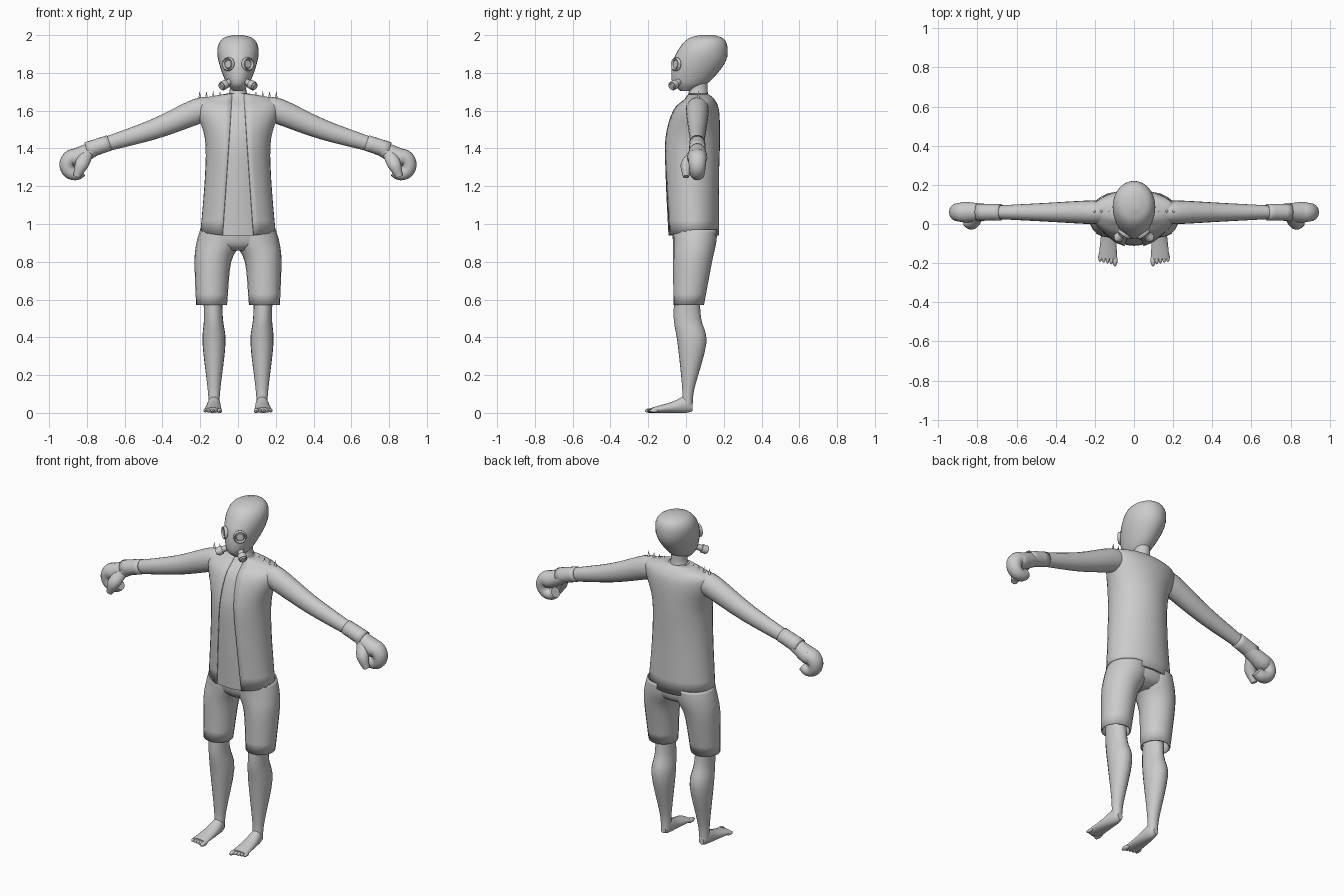
import bpy, bmesh
from math import sin, cos, pi, asin, radians
from mathutils import Vector, Matrix

cube = bpy.data.objects.get("Cube")
if cube:
    bpy.data.objects.remove(cube)

SHADE = 0.6
grey = bpy.data.materials.new("plain grey")
grey.use_nodes = True
grey.diffuse_color = (SHADE, SHADE, SHADE, 1)
grey.node_tree.nodes["Principled BSDF"].inputs["Base Color"].default_value = grey.diffuse_color


def finish(name, bm, mirror=False, thick=False):
    """Turn a bmesh into a smooth object, optionally thickened and mirrored."""
    bmesh.ops.recalc_face_normals(bm, faces=bm.faces)
    mesh = bpy.data.meshes.new(name)
    bm.to_mesh(mesh)
    bm.free()
    mesh.materials.append(grey)
    part = bpy.data.objects.new(name, mesh)
    bpy.context.collection.objects.link(part)
    if thick:
        part.modifiers.new("cloth thickness", "SOLIDIFY").thickness = 0.007
    if mirror:
        part.modifiers.new("other side", "MIRROR").use_mirror_merge = False
    bpy.ops.object.select_all(action="DESELECT")
    bpy.context.view_layer.objects.active = part
    part.select_set(True)
    bpy.ops.object.shade_smooth_by_angle(angle=radians(40))


def blend(keys, steps=4):
    """Smooth curve through key tuples of vectors."""
    def extend(near, far):
        return tuple(a * 2 - b for a, b in zip(near, far))

    ends = [extend(keys[0], keys[1]), *keys, extend(keys[-1], keys[-2])]
    result = []
    for before, start, stop, after in zip(ends, ends[1:], ends[2:], ends[3:]):
        for k in range(steps):
            t = k / steps
            result.append(tuple(
                b + (c - a) * t / 2 + (a * 2 - b * 5 + c * 4 - d) * t**2 / 2
                + (b * 3 - a - c * 3 + d) * t**3 / 2
                for a, b, c, d in zip(before, start, stop, after)))
    return result + [keys[-1]]


def level(z, wide, front, back, x=0):
    """Horizontal ellipse: centre and two half axes."""
    return (Vector((x, (front + back) / 2, z)), Vector((wide, 0, 0)),
            Vector((0, (back - front) / 2, 0)))


def upright(y, wide, high, x, low=0):
    """Ellipse facing along y."""
    return (Vector((x, y, (low + high) / 2)), Vector((wide, 0, 0)),
            Vector((0, 0, (high - low) / 2)))


def spot(x, z, thick, y=0.06, deep=0.9):
    """Path point with its thickness and its depth ratio."""
    return Vector((x, y, z)), Vector((thick, thick * deep, 0))


def tube(spots):
    """Ellipses across a blended path."""
    path = blend(spots)
    rings = []
    for i, (place, size) in enumerate(path):
        ahead, behind = path[min(i + 1, len(path) - 1)][0], path[max(i - 1, 0)][0]
        side = (ahead - behind).cross(Vector((0, 1, 0))).normalized()
        rings.append((place, side * size.x, Vector((0, size.y, 0))))
    return rings


def skin(rings, sides=20, caps=True, gap=None):
    """Loft ellipses; gap gives the half width left open in front at a height."""
    bm = bmesh.new()
    rows = []
    for centre, u, v in rings:
        open_angle = asin(gap(centre.z) / u.length) if gap else 0
        sweep = 2 * (pi - open_angle)
        angles = [open_angle - pi / 2 + sweep * k / sides for k in range(sides + bool(gap))]
        rows.append([bm.verts.new(centre + u * cos(a) + v * sin(a)) for a in angles])
    for low, high in zip(rows, rows[1:]):
        for k in range(sides):
            j = (k + 1) % len(low)
            bm.faces.new((low[k], low[j], high[j], high[k]))
    if caps:
        bm.faces.new(rows[0])
        bm.faces.new(rows[-1])
    return bm


def cone(name, base, axis, bottom, top, length):
    bm = bmesh.new()
    bmesh.ops.create_cone(bm, cap_ends=True, segments=16, radius1=bottom, radius2=top, depth=length)
    turn = axis.to_track_quat("Z", "Y").to_matrix().to_4x4()
    bm.transform(Matrix.Translation(base + axis * length / 2) @ turn)
    finish(name, bm, mirror=True)


# Torso, and the open vest around it
trunk = blend([
    level(z=0.94, wide=0.2, front=-0.1, back=0.175),
    level(z=1.25, wide=0.175, front=-0.115, back=0.175),
    level(z=1.45, wide=0.175, front=-0.115, back=0.18),
    level(z=1.6, wide=0.22, front=-0.07, back=0.175),
    level(z=1.66, wide=0.2, front=-0.01, back=0.15),
    level(z=1.69, wide=0.06, front=0.01, back=0.115)])
finish("torso", skin([(c, u * 0.95, v * 0.95) for c, u, v in trunk], sides=28))
vest = skin(trunk, sides=32, caps=False, gap=lambda z: 0.03 + (1.7 - z) * 0.07)
for vert in vest.verts:
    if vert.co.z < 0.95:
        vert.co.z += max(0, abs(vert.co.x) - 0.08) / 8
finish("vest", vest, thick=True)

# Shoulder spikes
for i in range(4):
    cone(f"shoulder_spike_{i + 1}", base=Vector((0.095 + i * 0.036, 0.065, 1.65)),
         axis=Vector((0, 0, 1)), bottom=0.01, top=0, length=0.055)

# Shorts
finish("shorts_hips", skin(blend([
    level(z=0.86, wide=0.1, front=-0.03, back=0.1),
    level(z=0.9, wide=0.195, front=-0.065, back=0.155),
    level(z=1, wide=0.19, front=-0.08, back=0.165)])))
finish("shorts_legs", skin(blend([
    level(z=0.57, wide=0.082, front=-0.067, back=0.095, x=0.14),
    level(z=0.8, wide=0.097, front=-0.068, back=0.138, x=0.133),
    level(z=0.9, wide=0.12, front=-0.068, back=0.16, x=0.1),
    level(z=0.97, wide=0.115, front=-0.07, back=0.165, x=0.085)]),
    caps=False), mirror=True, thick=True)

# Lower legs, feet and toes
ANKLE = 0.127
finish("lower_legs", skin(blend([
    level(z=0.04, wide=0.028, front=-0.025, back=0.035, x=ANKLE),
    level(z=0.13, wide=0.034, front=-0.02, back=0.045, x=ANKLE),
    level(z=0.37, wide=0.061, front=-0.045, back=0.108, x=ANKLE),
    level(z=0.5, wide=0.05, front=-0.065, back=0.08, x=0.13),
    level(z=0.65, wide=0.05, front=-0.06, back=0.07, x=0.135)])), mirror=True)
finish("feet", skin(blend([
    upright(y=0.035, wide=0.016, high=0.05, low=0.01, x=ANKLE),
    upright(y=0, wide=0.031, high=0.09, x=ANKLE),
    upright(y=-0.07, wide=0.04, high=0.06, x=0.13),
    upright(y=-0.18, wide=0.047, high=0.028, x=0.134)])), mirror=True)
for i in range(5):
    bm = bmesh.new()
    bmesh.ops.create_uvsphere(bm, u_segments=12, v_segments=8, radius=0.01 if i else 0.013)
    bm.transform(Matrix.Translation((0.097 + i * 0.019, i * 0.004 - 0.185, 0.012))
                 @ Matrix.Diagonal((1, 2.5, 1, 1)))
    finish(f"toe_{i + 1}", bm, mirror=True)

# Arms
finish("arms", skin(tube([
    spot(x=0.15, z=1.61, thick=0.06),
    spot(x=0.22, z=1.595, thick=0.067),
    spot(x=0.45, z=1.5, thick=0.053),
    spot(x=0.74, z=1.41, thick=0.036)])), mirror=True)

# Gloves: cuff, fingers curled along an arc, and thumb
finish("glove_cuffs", skin(tube([
    spot(x=0.68, z=1.43, thick=0.042, deep=1),
    spot(x=0.8, z=1.39, thick=0.044, deep=1)]), caps=False), mirror=True, thick=True)
curl = [spot(x=0.76, z=1.4, thick=0.04, deep=1)]
for k in range(7):
    a = radians(100 - k * 40)
    curl.append(spot(x=0.86 + cos(a) * 0.045, z=1.31 + sin(a) * 0.045,
                     thick=0.048 - k * 0.003, deep=1.1))
finish("gloves", skin(tube(curl)), mirror=True)
finish("thumbs", skin(tube([
    spot(x=0.79, z=1.385, thick=0.028, y=0.045),
    spot(x=0.825, z=1.32, thick=0.036, y=0.005),
    spot(x=0.855, z=1.25, thick=0.018, y=0)])), mirror=True)

# Neck and masked head
finish("neck", skin(blend([
    level(z=1.65, wide=0.075, front=0, back=0.13),
    level(z=1.7, wide=0.045, front=0.015, back=0.115),
    level(z=1.78, wide=0.045, front=0.015, back=0.115)])))
head = blend([
    level(z=1.705, wide=0.026, front=-0.03, back=0.03),
    level(z=1.75, wide=0.063, front=-0.074, back=0.12),
    level(z=1.85, wide=0.1, front=-0.072, back=0.205),
    level(z=1.93, wide=0.108, front=-0.036, back=0.22),
    level(z=1.98, wide=0.083, front=0.01, back=0.2),
    level(z=2, wide=0.03, front=0.07, back=0.15)])
finish("masked_head", skin(head, sides=32))


def strap(name, *cuts):
    """Thin band kept between cutting planes on a slightly swollen head."""
    bm = skin([(c, u * 1.01, v * 1.01) for c, u, v in head], sides=32)
    for place, outward in cuts:
        bmesh.ops.bisect_plane(bm, geom=bm.verts[:] + bm.edges[:] + bm.faces[:],
                               plane_co=place, plane_no=outward, clear_outer=True)
    finish(name, bm)


UP, BACK = Vector((0, 0, 1)), Vector((0, 1, 0))
strap("crown_strap", (BACK * 0.07, BACK), (BACK * 0.06, -BACK), (UP * 1.88, -UP))
strap("back_strap", (BACK * 0.06, -BACK), (UP * 1.89, UP), (UP * 1.88, -UP))

# Goggle rims and lenses
look = Vector((0.6, -0.8, 0.05)).normalized()
eye = Vector((0.05, -0.052, 1.846))
side = look.cross(UP).normalized()
rise = side.cross(look)
rim = []
for k in range(9):
    a = radians(k * 45)
    radius = 0.031 + cos(a) * 0.006
    rim.append((eye + look * sin(a) * 0.012, side * radius, rise * radius))
finish("goggle_rims", skin(rim, caps=False), mirror=True)
cone("goggle_lenses", base=eye - look * 0.01, axis=look, bottom=0.03, top=0.02, length=0.015)

# Filter canisters
blow = Vector((0.7, -0.6, -0.4)).normalized()
start = Vector((0.04, -0.035, 1.755))
cone("filter_stems", base=start, axis=blow, bottom=0.017, top=0.017, length=0.045)
cone("filter_canisters", base=start + blow * 0.035, axis=blow, bottom=0.024, top=0.024, length=0.03)
cone("filter_caps", base=start + blow * 0.065, axis=blow, bottom=0.019, top=0.017, length=0.008)
